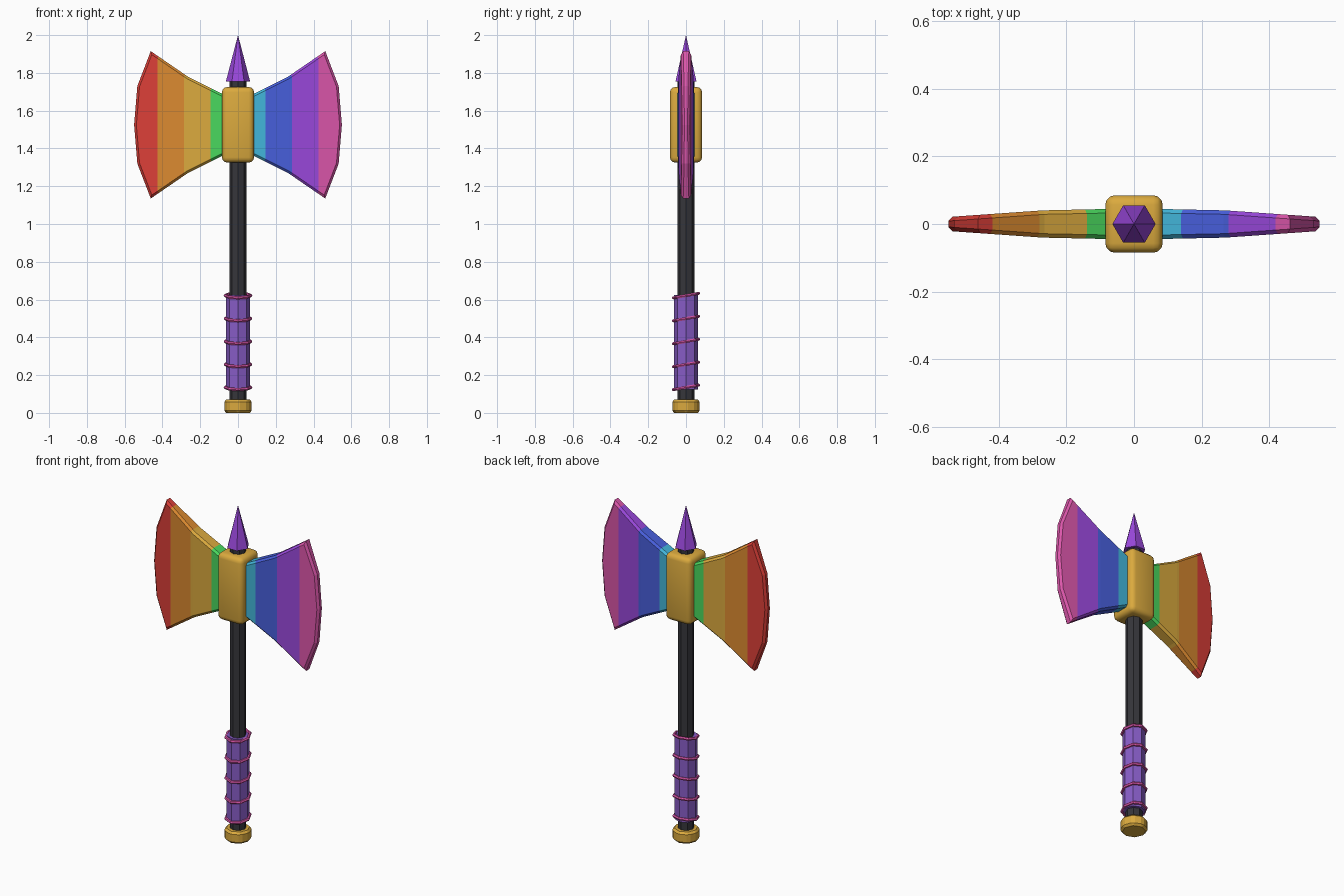
import bpy, bmesh, math
from mathutils import Matrix, Vector

if "Cube" in bpy.data.objects:
    bpy.data.objects.remove(bpy.data.objects["Cube"])


def material(name, hex_colour):
    def linear(c):
        return c / 12.92 if c <= 0.04045 else ((c + 0.055) / 1.055) ** 2.4
    rgb = [linear(int(hex_colour[i:i + 2], 16) / 255) for i in (0, 2, 4)]
    m = bpy.data.materials.new(name)
    m.use_nodes = True
    m.diffuse_color = (*rgb, 1)
    m.node_tree.nodes["Principled BSDF"].inputs["Base Color"].default_value = (*rgb, 1)
    return m


red = material("red", "DC3F38")
orange = material("orange", "DB8A30")
gold = material("gold", "DBAA3E")
green = material("green", "4AD85E")
cyan = material("cyan", "43B7DB")
blue = material("blue", "485FDC")
purple = material("purple", "9A48DC")
pink = material("pink", "DB56AA")
black = material("charcoal", "36363B")
lavender = material("grip purple", "875CC6")


def finish(name, bm, *mats):
    bmesh.ops.recalc_face_normals(bm, faces=bm.faces)
    me = bpy.data.meshes.new(name)
    bm.to_mesh(me)
    bm.free()
    for m in mats:
        me.materials.append(m)
    ob = bpy.data.objects.new(name, me)
    bpy.context.collection.objects.link(ob)
    return ob


def prism(name, mat, r1, r2, z0, z1, sides=8, bevel=0.0):
    """Upright faceted cylinder or cone with a corner on +x."""
    bm = bmesh.new()
    place = Matrix.Translation((0, 0, (z0 + z1) / 2)) @ Matrix.Rotation(math.pi / 2, 4, "Z")
    bmesh.ops.create_cone(bm, cap_ends=True, segments=sides, radius1=r1, radius2=r2,
                          depth=z1 - z0, matrix=place)
    if bevel:
        bmesh.ops.bevel(bm, geom=bm.edges[:], offset=bevel, segments=1, affect="EDGES")
    return finish(name, bm, mat)


# Handle, pommel and spike
prism("shaft", black, 0.045, 0.045, 0.03, 1.78)
prism("grip", lavender, 0.063, 0.063, 0.125, 0.625)
prism("pommel", gold, 0.077, 0.077, 0.0, 0.07, bevel=0.012)
prism("spike", purple, 0.064, 0.0, 1.755, 2.0, sides=6)

# Tilted rings around the grip
for i in range(5):
    bpy.ops.mesh.primitive_torus_add(
        major_segments=8, minor_segments=6, major_radius=0.067, minor_radius=0.009,
        location=(0, 0, 0.135 + 0.1215 * i), rotation=(math.radians(10), 0, 0))
    ring = bpy.context.object
    ring.name = f"grip_ring_{i + 1}"
    ring.data.materials.append(pink)

# Rounded block that holds the blades
bm = bmesh.new()
bmesh.ops.create_cube(bm, size=1, matrix=Matrix.Translation((0, 0, 1.525))
                      @ Matrix.Diagonal((0.17, 0.17, 0.4, 1)))
bmesh.ops.bevel(bm, geom=bm.edges[:], offset=0.028, segments=3, profile=0.5, affect="EDGES")
block = finish("head_block", bm, gold)
bpy.ops.object.select_all(action="DESELECT")
block.select_set(True)
bpy.context.view_layer.objects.active = block
bpy.ops.object.shade_smooth_by_angle(angle=math.radians(35))

# Blades: half outline as (distance out, half height)
OUTLINE = [(0.03, 0.138), (0.265, 0.255), (0.462, 0.39), (0.533, 0.205), (0.55, 0)]
BAND = 0.14


def half_thickness(x):
    if x < 0.265:
        return 0.046 - 0.02 * x
    return 0.0407 - 0.07 * (x - 0.265)


def blade(name, side, mats):
    bm = bmesh.new()
    points = OUTLINE + [(x, -h) for x, h in reversed(OUTLINE[:-1])]
    bm.faces.new([bm.verts.new((x, 0, 1.525 + h)) for x, h in points])
    # split at the colour bands and at the bends
    for x in (BAND, 0.265, BAND * 2, BAND * 3, 0.462):
        bmesh.ops.bisect_plane(bm, geom=bm.verts[:] + bm.edges[:] + bm.faces[:],
                               plane_co=(x, 0, 0), plane_no=(1, 0, 0), dist=1e-5)
    base = bm.verts[:]
    caps = bm.faces[:]
    ext = bmesh.ops.extrude_face_region(bm, geom=caps, use_keep_orig=True)["geom"]
    top = {g for g in ext if isinstance(g, bmesh.types.BMVert)}
    # thin the blade toward its cutting edge
    for v in bm.verts:
        v.co.y = half_thickness(v.co.x) * (1 if v in top else -1)
    bmesh.ops.recalc_face_normals(bm, faces=bm.faces)
    rim = [e for e in bm.edges if len(e.link_faces) == 2
           and sum(abs(f.normal.y) > 0.7 for f in e.link_faces) == 1]
    bmesh.ops.bevel(bm, geom=rim, offset=0.012, segments=1, affect="EDGES")
    for f in bm.faces:
        f.material_index = min(3, int(f.calc_center_median().x / BAND))
    for v in bm.verts:
        v.co.x *= side
    finish(name, bm, *mats)


blade("left_blade", 1, (cyan, blue, purple, pink))
blade("right_blade", -1, (green, gold, orange, red))
